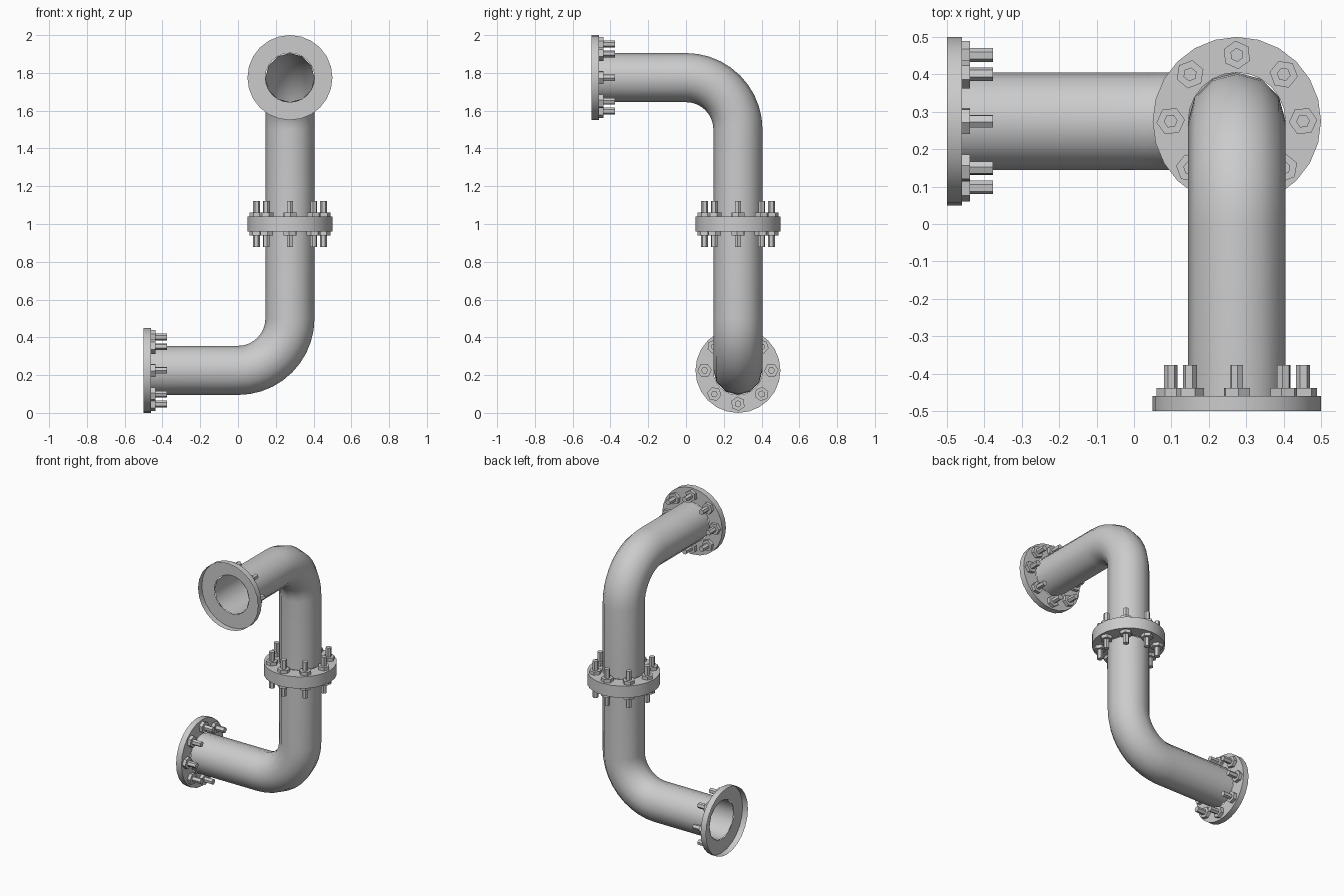
import bpy, bmesh, math
from mathutils import Matrix, Vector

cube = bpy.data.objects.get("Cube")
if cube:
    bpy.data.objects.remove(cube)

PIPE_R, FLANGE_R, BOLT_R = 0.13, 0.225, 0.177
THICK, BEND_R, LENGTH = 0.04, 0.275, 0.775

steel = bpy.data.materials.new("grey steel")
steel.use_nodes = True
grey = (0.6, 0.6, 0.6, 1)
steel.diffuse_color = grey
steel.node_tree.nodes["Principled BSDF"].inputs["Base Color"].default_value = grey


def loft(bm, rings, sides, cap=False, turn=0.0):
    """Join circles given as (frame, radius); each circle lies in its frame's xy plane."""
    loops = []
    for frame, radius in rings:
        angles = [turn + math.tau * i / sides for i in range(sides)]
        loops.append([bm.verts.new(frame @ Vector((radius * math.cos(a), radius * math.sin(a), 0)))
                      for a in angles])
    for low, high in zip(loops, loops[1:]):
        for i in range(sides):
            j = (i + 1) % sides
            bm.faces.new((low[i], low[j], high[j], high[i]))
    if cap:
        bm.faces.new(loops[-1])


def finish(name, bm, matrix, smooth_angle):
    bmesh.ops.recalc_face_normals(bm, faces=bm.faces)
    mesh = bpy.data.meshes.new(name)
    bm.to_mesh(mesh)
    bm.free()
    mesh.materials.append(steel)
    obj = bpy.data.objects.new(name, mesh)
    bpy.context.collection.objects.link(obj)
    obj.matrix_world = matrix
    bpy.ops.object.select_all(action='DESELECT')
    obj.select_set(True)
    bpy.context.view_layer.objects.active = obj
    bpy.ops.object.shade_smooth_by_angle(angle=math.radians(smooth_angle))


def up(z):
    return Matrix.Translation((0, 0, z))


def add_pipe(name, matrix):
    # straight run down from the joint, quarter bend, straight run to the mouth
    down = Matrix.Rotation(math.pi, 4, 'X')
    rings = [(up(-THICK) @ down, PIPE_R)]
    centre = Matrix.Translation((-BEND_R, 0, BEND_R - LENGTH))
    steps = 10
    for i in range(steps + 1):
        swing = Matrix.Rotation(math.pi / 2 * i / steps, 4, 'Y')
        rings.append((centre @ swing @ Matrix.Translation((BEND_R, 0, 0)) @ down, PIPE_R))
    mouth = Matrix.Translation((THICK - LENGTH, 0, -LENGTH)) @ Matrix.Rotation(math.pi / 2, 4, 'Y') @ down
    rings.append((mouth, PIPE_R))
    bm = bmesh.new()
    loft(bm, rings, 12)
    finish(name, bm, matrix, 40)


def add_flange(name, matrix):
    # hollow collar: rim wall and the ring that meets the pipe
    bm = bmesh.new()
    loft(bm, [(up(0), FLANGE_R), (up(THICK), FLANGE_R), (up(THICK), PIPE_R)], 24)
    finish(name + "_flange", bm, matrix, 40)
    # eight hex nuts with studs
    bm = bmesh.new()
    for i in range(8):
        place = Matrix.Rotation(math.tau * i / 8, 4, 'Z') @ Matrix.Translation((BOLT_R, 0, THICK))
        loft(bm, [(place, 0.038), (place @ up(0.022), 0.038)], 6, cap=True, turn=0.1)
        loft(bm, [(place @ up(0.01), 0.0185), (place @ up(0.083), 0.0185)], 6, cap=True, turn=0.1)
    finish(name + "_bolts", bm, matrix, 30)


# the upper half is the lower half turned over and swung to the front
joint = Matrix.Translation((0.275, 0.275, 1))
swap = Matrix(((0, 1, 0, 0), (1, 0, 0, 0), (0, 0, -1, 0), (0, 0, 0, 1)))
to_joint = Matrix.Rotation(math.pi, 4, 'X')
to_mouth = Matrix.Translation((-LENGTH, 0, -LENGTH)) @ Matrix.Rotation(math.pi / 2, 4, 'Y')
for half, frame in (("lower", joint), ("upper", joint @ swap)):
    add_pipe(half + "_pipe", frame)
    add_flange(half + "_joint", frame @ to_joint)
    add_flange(half + "_mouth", frame @ to_mouth)
